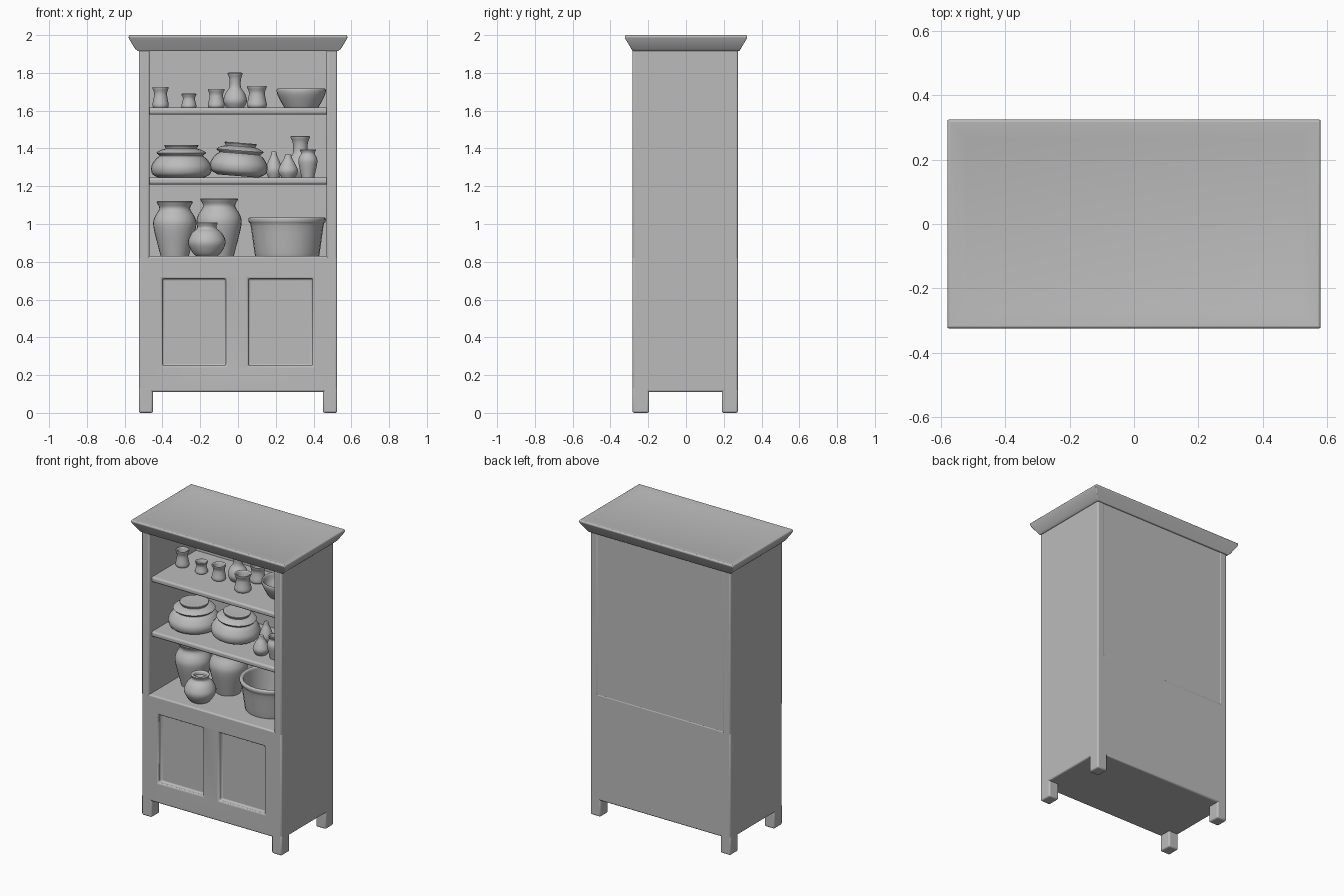
import bpy, bmesh, math
from mathutils import Vector

if "Cube" in bpy.data.objects:
    bpy.data.objects.remove(bpy.data.objects["Cube"])

clay = bpy.data.materials.new("plain_grey")
clay.use_nodes = True
GREY = (0.5, 0.5, 0.5, 1)
clay.diffuse_color = GREY
clay.node_tree.nodes["Principled BSDF"].inputs["Base Color"].default_value = GREY


def finish(bm, name, bevel=0.0, angle=40):
    bmesh.ops.recalc_face_normals(bm, faces=bm.faces)
    mesh = bpy.data.meshes.new(name)
    bm.to_mesh(mesh)
    bm.free()
    mesh.materials.append(clay)
    obj = bpy.data.objects.new(name, mesh)
    bpy.context.collection.objects.link(obj)
    if bevel:
        mod = obj.modifiers.new("soft_edges", "BEVEL")
        mod.width, mod.segments, mod.limit_method = bevel, 3, "ANGLE"
    bpy.ops.object.select_all(action="DESELECT")
    obj.select_set(True)
    bpy.context.view_layer.objects.active = obj
    bpy.ops.object.shade_smooth_by_angle(angle=math.radians(angle))
    return obj


def box(name, x, y, z, bevel=0.01):
    """Box from (low, high) spans on each axis."""
    bm = bmesh.new()
    bmesh.ops.create_cube(bm, size=1)
    spans = (x, y, z)
    for v in bm.verts:
        v.co = Vector(s[0] if c < 0 else s[1] for c, s in zip(v.co, spans))
    return finish(bm, name, bevel)


def loft(name, rings, bevel=0.0):
    """Join closed rings of points and cap both ends."""
    bm = bmesh.new()
    loops = [[bm.verts.new(p) for p in ring] for ring in rings]
    for a, b in zip(loops, loops[1:]):
        for i in range(len(a)):
            j = (i + 1) % len(a)
            bm.faces.new((a[i], a[j], b[j], b[i]))
    bm.faces.new(loops[0])
    bm.faces.new(loops[-1])
    return finish(bm, name, bevel)


def rect(x, y, z):
    return [(-x, -y, z), (x, -y, z), (x, y, z), (-x, y, z)]


def smooth_profile(points, steps=4):
    """Catmull-Rom curve through the (radius, height) points."""
    pts = [Vector(p) for p in points]
    pts = [pts[0]] + pts + [pts[-1]]
    out = []
    for a, b, c, d in zip(pts, pts[1:], pts[2:], pts[3:]):
        for k in range(steps):
            t = k / steps
            out.append(b + (c - a) * t / 2 + (a * 2 - b * 5 + c * 4 - d) * t**2 / 2
                       + (b * 3 - a - c * 3 + d) * t**3 / 2)
    return out + [pts[-1]]


def pot(name, shape, x, y, base, radius, height, tilt=0.0, sides=28):
    rings = []
    for r, h in smooth_profile(shape):
        rings.append([(radius * r * math.cos(a), radius * r * math.sin(a), height * h)
                      for a in (math.tau * i / sides for i in range(sides))])
    obj = loft(name, rings)
    obj.location = (x, y, base - 0.004)
    obj.rotation_euler.y = tilt
    return obj


# Cupboard front with two sunken door panels
FRONT, BACK, SIDE = -0.283, 0.275, 0.525
cupboard = box("cupboard", (-SIDE, SIDE), (FRONT, BACK), (0.11, 0.83))
for x in ((-0.4, -0.065), (0.055, 0.395)):
    cutter = box("door_panel_cutter", x, (FRONT - 0.1, FRONT + 0.03), (0.25, 0.71), 0)
    mod = cupboard.modifiers.new("panel", "BOOLEAN")
    mod.object, mod.operation, mod.solver = cutter, "DIFFERENCE", "EXACT"
    cutter.hide_render = True
    cutter.hide_viewport = True
    cutter.display_type = "WIRE"
cupboard.modifiers.move(0, len(cupboard.modifiers) - 1)

# Upper carcass: side walls, back board, top rail
for name, s in (("right_wall", -1), ("left_wall", 1)):
    box(name, sorted((s * SIDE, s * 0.468)), (FRONT, BACK), (0.81, 1.94))
box("back_board", (-0.51, 0.51), (0.22, BACK - 0.002), (0.8, 1.94), 0)
box("top_board", (-0.51, 0.51), (FRONT + 0.003, BACK - 0.002), (1.915, 1.96), 0)

# Shelves
for name, z in (("lower_shelf", 1.21), ("upper_shelf", 1.58)):
    box(name, (-0.48, 0.48), (-0.255, 0.23), (z, z + 0.036), 0.012)

# Feet
for x, xs in (("right", -1), ("left", 1)):
    for y, ys in (("front", FRONT), ("back", BACK)):
        inner = ys * 0.69
        box(f"{y}_{x}_foot", sorted((xs * SIDE, xs * 0.45)),
            sorted((ys, inner)), (0, 0.14))

# Flared cornice with a shallow dished top
loft("cornice", [rect(0.53, 0.283, 1.915), rect(0.545, 0.29, 1.928),
                 rect(0.574, 0.318, 1.975), rect(0.58, 0.325, 1.99),
                 rect(0.575, 0.32, 2.0), rect(0.55, 0.295, 1.998),
                 rect(0.52, 0.265, 1.99)], 0.004)

# Pot shapes as (radius, height) fractions
CUP = [(0.8, 0), (1, 0.15), (0.85, 0.5), (0.8, 0.75), (1, 1), (0.8, 1), (0.65, 0.7)]
BOTTLE = [(0.7, 0), (1, 0.2), (0.85, 0.42), (0.5, 0.6), (0.5, 0.85), (0.65, 1), (0.4, 1), (0.3, 0.8)]
BOWL = [(0.65, 0), (0.72, 0.1), (0.96, 0.7), (1, 1), (0.92, 1), (0.8, 0.6), (0.5, 0.25)]
VASE = [(0.65, 0), (0.75, 0.15), (1, 0.55), (0.95, 0.72), (0.72, 0.88), (0.85, 1), (0.7, 1), (0.6, 0.85)]
ROUND = [(0.5, 0), (0.75, 0.12), (1, 0.42), (0.8, 0.7), (0.5, 0.85), (0.58, 1), (0.4, 1), (0.35, 0.9)]
LIDDED = [(0.7, 0), (0.95, 0.12), (1, 0.35), (0.85, 0.58), (0.72, 0.68), (0.82, 0.77),
          (0.66, 0.86), (0.52, 0.9), (0.56, 1), (0.3, 1)]
BUD = [(0.65, 0), (1, 0.3), (0.75, 0.6), (0.4, 0.85), (0.3, 1), (0.1, 1)]
TUB = [(0.82, 0), (0.85, 0.1), (0.95, 0.8), (1, 0.9), (1, 1), (0.9, 1), (0.87, 0.8), (0.78, 0.12), (0.7, 0.1)]

# Top shelf
TOP, MID, LOW = 1.616, 1.246, 0.83
for i, (x, y, r, h) in enumerate([(-0.41, -0.01, 0.043, 0.11), (-0.26, -0.02, 0.04, 0.075),
                                  (-0.115, -0.04, 0.045, 0.1), (0.1, -0.09, 0.053, 0.115),
                                  (0.1, 0.07, 0.05, 0.11)]):
    pot(f"cup_{i}", CUP, x, y, TOP, r, h)
pot("bottle", BOTTLE, -0.015, 0.02, TOP, 0.062, 0.185)
pot("bowl", BOWL, 0.335, 0, TOP, 0.13, 0.1)

# Middle shelf
pot("right_lidded_pot", LIDDED, -0.3, -0.04, MID, 0.16, 0.175)
pot("left_lidded_pot", LIDDED, 0, -0.03, MID + 0.012, 0.152, 0.175, 0.08)
pot("small_bud_jar", BUD, 0.19, 0.03, MID, 0.043, 0.14)
pot("front_bud_jar", BUD, 0.265, -0.13, MID, 0.052, 0.125)
pot("small_vase", VASE, 0.37, -0.13, MID, 0.05, 0.15)
pot("tall_vase", BOTTLE, 0.33, 0.04, MID, 0.08, 0.22)

# Lower shelf
pot("right_jar", VASE, -0.335, 0, LOW, 0.113, 0.29)
pot("middle_jar", VASE, -0.1, 0.04, LOW, 0.118, 0.305)
pot("round_pot", ROUND, -0.165, -0.17, LOW, 0.1, 0.18)
pot("tub", TUB, 0.26, 0, LOW, 0.203, 0.205)
